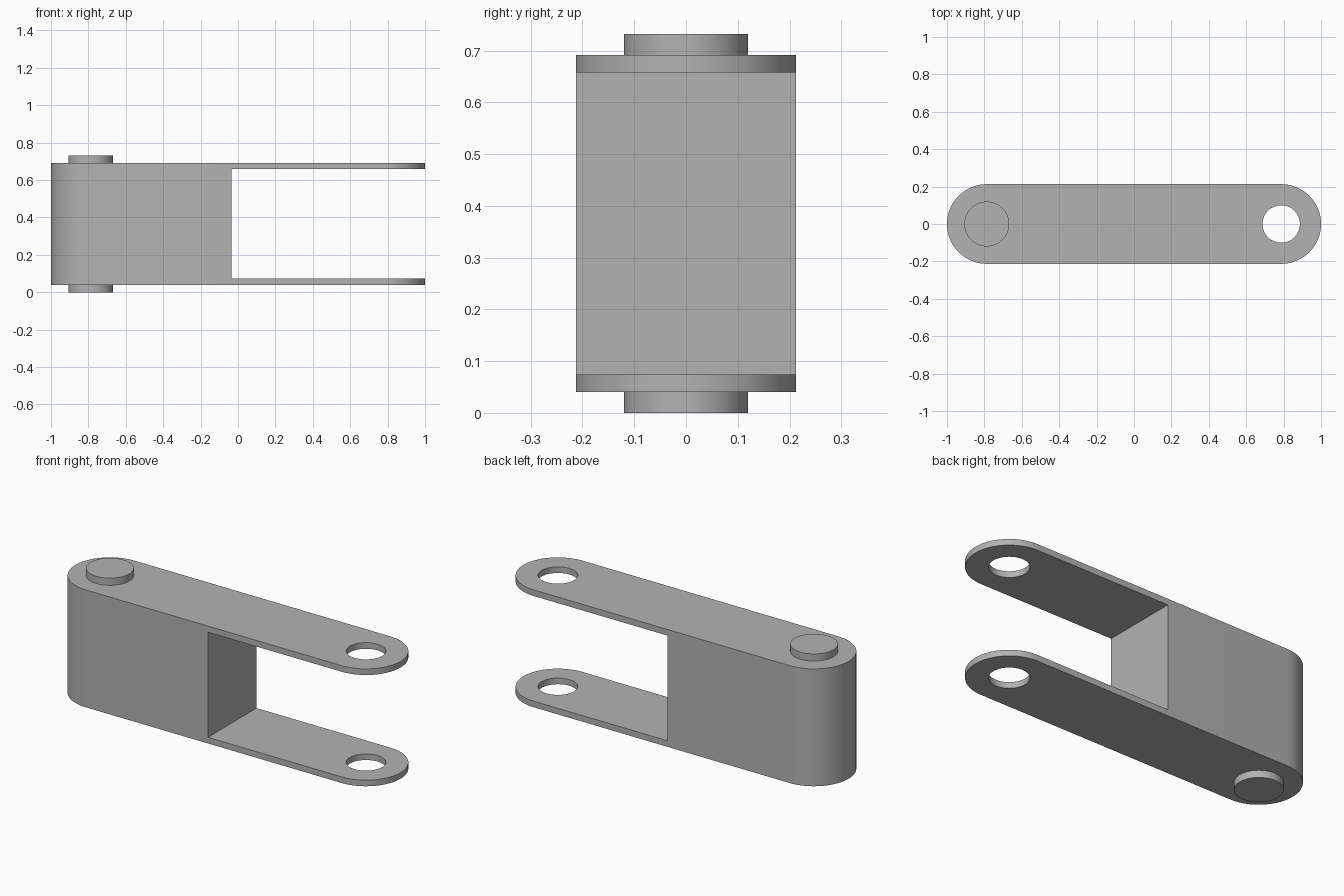
import bpy
import math

cube = bpy.data.objects.get("Cube")
if cube:
    bpy.data.objects.remove(cube, do_unlink=True)

# Overall dimensions
HALF_WIDTH = 0.213
PIVOT_X = 1 - HALF_WIDTH
HEIGHT = 0.732
CAP = 0.04          # how far each pin head stands out
PLATE = 0.034       # thickness of each fork plate
SLOT_X = -0.035     # inner end of the fork slot
SEGMENTS = 32       # steps per half circle

grey = bpy.data.materials.new("plain grey")
grey.use_nodes = True
colour = (0.45, 0.45, 0.45, 1)
grey.diffuse_color = colour
grey.node_tree.nodes["Principled BSDF"].inputs["Base Color"].default_value = colour


def prism(name, outline, z0, z1):
    """Extrude a counter-clockwise outline between two heights."""
    n = len(outline)
    verts = [(x, y, z) for z in (z0, z1) for x, y in outline]
    faces = [tuple(reversed(range(n))), tuple(range(n, 2 * n))]
    faces += [(i, (i + 1) % n, n + (i + 1) % n, n + i) for i in range(n)]
    mesh = bpy.data.meshes.new(name)
    mesh.from_pydata(verts, [], faces)
    mesh.materials.append(grey)
    obj = bpy.data.objects.new(name, mesh)
    bpy.context.collection.objects.link(obj)
    return obj


def arc(cx, radius, start, sweep, steps):
    angles = [start + sweep * i / steps for i in range(steps + 1)]
    return [(cx + radius * math.cos(a), radius * math.sin(a)) for a in angles]


def circle(cx, radius):
    return arc(cx, radius, 0, 2 * math.pi, 2 * SEGMENTS)[:-1]


def select(obj):
    bpy.ops.object.select_all(action="DESELECT")
    obj.select_set(True)
    bpy.context.view_layer.objects.active = obj


def cut(obj, cutter):
    cutter.hide_render = True
    mod = obj.modifiers.new(cutter.name, "BOOLEAN")
    mod.operation = "DIFFERENCE"
    mod.solver = "EXACT"
    mod.object = cutter
    select(obj)
    bpy.ops.object.modifier_apply(modifier=mod.name)
    bpy.data.objects.remove(cutter, do_unlink=True)


# Round-ended link body
outline = (arc(PIVOT_X, HALF_WIDTH, -math.pi / 2, math.pi, SEGMENTS)
           + arc(-PIVOT_X, HALF_WIDTH, math.pi / 2, math.pi, SEGMENTS))
body = prism("link_body", outline, CAP, HEIGHT - CAP)

# Slot that leaves two fork plates, and the hole through both
slot = [(SLOT_X, -0.5), (1.2, -0.5), (1.2, 0.5), (SLOT_X, 0.5)]
cut(body, prism("slot_cutter", slot, CAP + PLATE, HEIGHT - CAP - PLATE))
cut(body, prism("hole_cutter", circle(PIVOT_X, 0.1), -0.2, HEIGHT + 0.2))

# Pin heads on both sides of the solid end
parts = [body]
for name, z in (("lower_pin", 0), ("upper_pin", HEIGHT - CAP)):
    parts.append(prism(name, circle(-PIVOT_X, 0.12), z, z + CAP))

for part in parts:
    select(part)
    bpy.ops.object.shade_smooth_by_angle(angle=math.radians(30))
